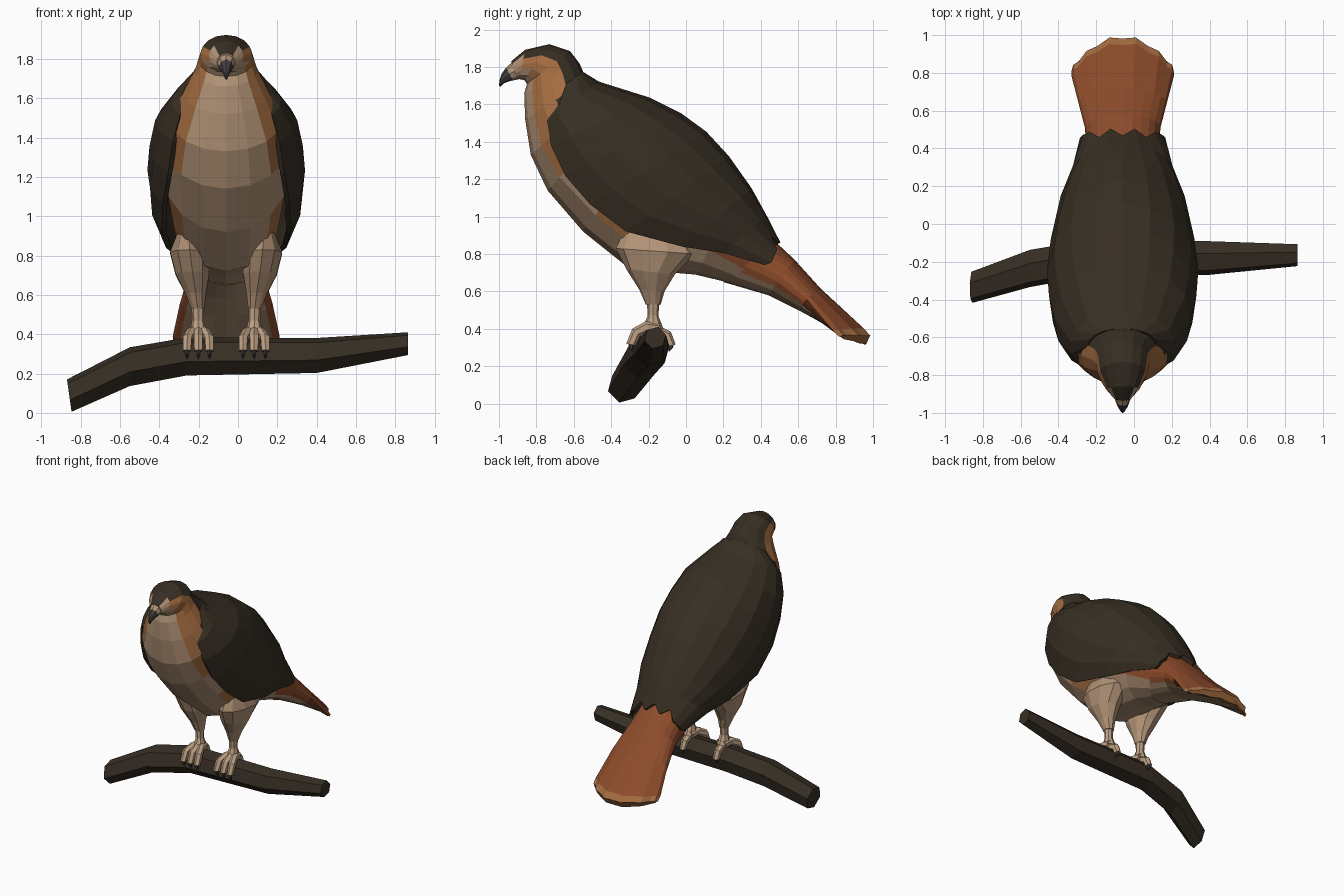
import bpy, bmesh, math

if "Cube" in bpy.data.objects:
    bpy.data.objects.remove(bpy.data.objects["Cube"])

CX = -0.06   # the bird sits slightly left of the branch centre


def mat(name, r, g, b):
    m = bpy.data.materials.new(name)
    m.diffuse_color = (r, g, b, 1)
    m.use_nodes = True
    m.node_tree.nodes["Principled BSDF"].inputs["Base Color"].default_value = m.diffuse_color
    return m


DARK = mat("dark brown feathers", .038, .028, .017)
RUST = mat("rust tail", .265, .072, .024)
ORANGE = mat("orange brown feathers", .37, .15, .052)
PALE = mat("pale tan breast", .45, .295, .185)
LEG = mat("leg beige", .52, .36, .23)
BEAK = mat("beak grey", .05, .05, .056)
BARK = mat("bark brown", .038, .028, .018)


def build(name, rings, mats, rule=None, closed=True):
    """Skin a list of point rings; rule(section, k) picks the material."""
    bm = bmesh.new()
    vs = [[bm.verts.new(p) for p in r] for r in rings]
    n = len(rings[0])
    for i in range(len(vs) - 1):
        for k in range(n if closed else n - 1):
            j = (k + 1) % n
            f = bm.faces.new((vs[i][k], vs[i][j], vs[i + 1][j], vs[i + 1][k]))
            if rule:
                f.material_index = rule(i, min(k, n - 1 - k))
    if closed:
        for i, ring in ((0, vs[0]), (len(vs) - 2, vs[-1])):
            f = bm.faces.new(ring)
            if rule:
                f.material_index = rule(i, n // 4)
    bmesh.ops.recalc_face_normals(bm, faces=bm.faces)
    me = bpy.data.meshes.new(name)
    bm.to_mesh(me)
    bm.free()
    for m in mats:
        me.materials.append(m)
    ob = bpy.data.objects.new(name, me)
    bpy.context.collection.objects.link(ob)
    return ob


def oval(s, n=16):
    """Oval ring between a top and a bottom point: (ty, tz, by, bz, half width, x offset)."""
    ty, tz, by, bz, w = s[:5]
    x = CX + (s[5] if len(s) > 5 else 0)
    pts = []
    for k in range(n):
        a = 2 * math.pi * k / n
        t = (1 - math.cos(a)) / 2
        pts.append((x + w * math.sin(a), ty + (by - ty) * t, tz + (bz - tz) * t))
    return pts


# Body and head: one loft from the tail root to the face
BODY = [(.48, .83, .30, .63, .17), (.29, 1.12, .05, .69, .26), (.09, 1.39, -.30, .72, .285),
        (-.10, 1.52, -.55, .92, .32), (-.30, 1.62, -.74, 1.14, .325), (-.45, 1.67, -.83, 1.33, .29),
        (-.53, 1.73, -.86, 1.52, .22), (-.57, 1.82, -.865, 1.66, .16), (-.62, 1.885, -.85, 1.71, .142),
        (-.73, 1.922, -.865, 1.73, .13), (-.86, 1.892, -.89, 1.735, .088), (-.935, 1.83, -.905, 1.735, .048)]


def body_rule(i, k):
    crown = {5: 4, 6: 3, 7: 3, 8: 3, 9: 3, 10: 2}.get(i, 0)
    if k < crown:
        return 0
    if i == 0:
        return 3 if k <= 4 else 2
    side = {1: 4, 3: 4, 9: 4, 10: 0}.get(i, 5)
    return 1 if k <= side else 2


build("body", [oval(s) for s in BODY], [DARK, ORANGE, PALE, RUST], body_rule)

# Pale beak root and grey hooked beak
ROOT = (-.962, 1.797, -.925, 1.728, .036)
build("beak_root", [oval(s, 8) for s in [(-.92, 1.835, -.89, 1.735, .05), ROOT]], [PALE])
build("beak", [oval(s, 8) for s in [ROOT, (-.985, 1.765, -.95, 1.722, .026),
                                    (-.997, 1.73, -.975, 1.712, .014), (-1.0, 1.70, -.992, 1.695, .005)]], [BEAK])

# Folded wings and back: arched cloak (top y, z, edge y, z, half width, wrap angle)
WING = [(-.56, 1.765, -.655, 1.685, .172, 105), (-.47, 1.71, -.735, 1.51, .27, 123),
        (-.20, 1.625, -.715, 1.38, .35, 132), (-.03, 1.54, -.64, 1.22, .378, 131),
        (.10, 1.445, -.51, 1.07, .39, 127), (.22, 1.315, -.32, .925, .372, 122),
        (.34, 1.145, -.02, .845, .325, 115), (.42, 1.0, .20, .81, .265, 108),
        (.475, .885, .42, .745, .215, 100)]
arches = []
for i, (ty, tz, ey, ez, w, amax) in enumerate(WING):
    am = math.radians(amax)
    row = []
    for k in range(-6, 7):
        a = am * k / 6
        t = (1 - math.cos(a)) / (1 - math.cos(am))
        # ragged feather ends on the last row
        d = 0
        if i == len(WING) - 1 and abs(k) < 6:
            d = -.025 if k in (0, -2, 2) else .03
        row.append((CX + w * math.sin(a), ty + (ey - ty) * t + d * .7, tz + (ez - tz) * t - d * .8))
    arches.append(row)
wings = build("folded_wings", arches, [DARK], closed=False)
sol = wings.modifiers.new("thickness", 'SOLIDIFY')
sol.thickness = .025
sol.offset = 0

# Fanned tail with rounded, scalloped tip
TAIL = [(.42, .92, .20, .65, .185, 0), (.58, .77, .44, .58, .20, 0), (.72, .615, .61, .495, .235, .02),
        (.955, .40, .915, .335, .272, .14), (.99, .36, .965, .315, .27, .155)]
rings = []
for i, (ty, tz, by, bz, w, bend) in enumerate(TAIL):
    ring = []
    for k, (x, y, z) in enumerate(oval((ty, tz, by, bz, w), 24)):
        u = (x - CX) / w
        scallop = .008 * (-1) ** (k + 1) if i >= 3 else 0
        ring.append((x, y - bend * u * u + scallop, z + .15 * bend * u * u))
    rings.append(ring)
build("tail", rings, [RUST, PALE, ORANGE], lambda i, k: 2 if i == 3 else (0 if k < 8 else 1))

# Legs and feet, both sides
BY, BZ = -.175, .29   # branch centre that the toes wrap round


def toe_ring(deg, rad, thick, w, x):
    c, s = math.cos(math.radians(deg)), math.sin(math.radians(deg))
    return oval((BY + rad * c, BZ + rad * s, BY + (rad - thick) * c, BZ + (rad - thick) * s, w, x), 6)


for side, sx in (("left", -1), ("right", 1)):
    thigh = [(-.31, .97, -.03, .95, .03, .20), (-.375, .83, .05, .80, .105, .185),
             (-.32, .72, -.06, .69, .09, .172), (-.25, .61, -.115, .60, .055, .155),
             (-.215, .53, -.135, .53, .035, .145)]
    build(side + "_thigh", [oval(s[:5] + (s[5] * sx,), 10) for s in thigh], [PALE])
    shank = [(-.21, .56, -.14, .56, .033, .145), (-.205, .47, -.148, .47, .03, .143),
             (-.235, .40, -.12, .40, .048, .142)]
    build(side + "_shank", [oval(s[:5] + (s[5] * sx,), 8) for s in shank], [LEG])
    for j, spread in enumerate((-1, 0, 1, 0)):
        back = j == 3
        toe = []
        for deg, rad, th, w, f in ((75, .145, .06, .024, .4), (105, .155, .06, .026, .6),
                                   (135, .158, .058, .026, 1.0), (168, .148, .05, .023, 1.05)):
            toe.append(toe_ring(180 - deg if back else deg, rad - .025 * back, th, w,
                                .142 * sx + spread * .055 * f))
        build(f"{side}_toe_{j}", toe, [LEG])
        claw = []
        for deg, rad, th, w in ((164, .14, .034, .014), (176, .13, .024, .01), (187, .112, .006, .003)):
            claw.append(toe_ring(180 - deg if back else deg, rad - .025 * back, th, w,
                                 .142 * sx + spread * .057))
        build(f"{side}_claw_{j}", claw, [BEAK])

# Bent hexagonal branch: x, y, z, radius
BRANCH = [(-.858, -.335, .088, .085), (-.55, -.235, .235, .102), (-.26, -.185, .287, .1),
          (.40, -.18, .292, .092), (.865, -.165, .352, .06)]
hexes = []
for x, y, z, r in BRANCH:
    hexes.append([(x - (.012 * math.sin(a) if x < -.8 else 0), y + r * math.cos(a), z + r * math.sin(a))
                  for a in (math.radians(60 * k + 15) for k in range(6))])
build("branch", hexes, [BARK])
